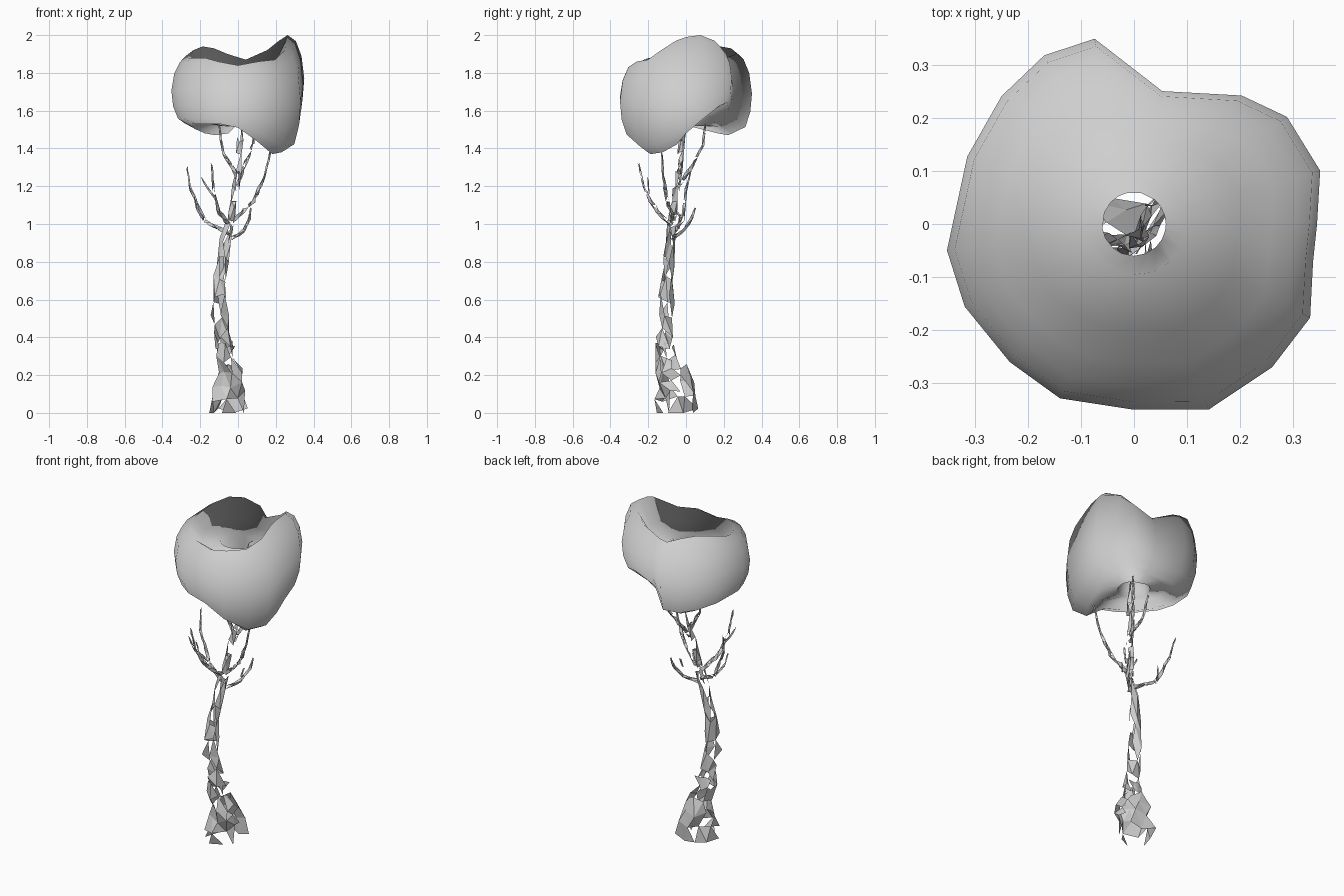
import bpy, bmesh, math, random
from mathutils import Vector

if "Cube" in bpy.data.objects:
    bpy.data.objects.remove(bpy.data.objects["Cube"])

random.seed(7)
grey = bpy.data.materials.new("pale grey")
grey.diffuse_color = (0.62, 0.62, 0.62, 1)
grey.use_nodes = True
grey.node_tree.nodes["Principled BSDF"].inputs["Base Color"].default_value = grey.diffuse_color


def add_object(name, bm, smooth):
    me = bpy.data.meshes.new(name)
    bm.to_mesh(me)
    bm.free()
    me.materials.append(grey)
    for p in me.polygons:
        p.use_smooth = smooth
    ob = bpy.data.objects.new(name, me)
    bpy.context.collection.objects.link(ob)
    return ob


# leaf crown: a lumpy ring; each station is angle, outer radius, bottom z, top z
stations = [
    (0, .345, 1.48, 1.99), (16, .365, 1.54, 2.0), (35, .352, 1.60, 1.97),
    (50, .316, 1.62, 1.92), (78, .256, 1.57, 1.87), (102, .357, 1.48, 1.90),
    (118, .36, 1.47, 1.93), (136, .347, 1.48, 1.94), (158, .339, 1.50, 1.92),
    (188, .356, 1.53, 1.88), (206, .355, 1.53, 1.88), (228, .35, 1.53, 1.88),
    (247, .357, 1.53, 1.86), (270, .35, 1.51, 1.84), (292, .377, 1.44, 1.86),
    (314, .375, 1.37, 1.87), (332, .376, 1.38, 1.92), (348, .345, 1.42, 1.97)]
# cross-section: share of the way out from the hole, share of the height,
# and how far the point is drawn to the level inner floor or ceiling
section = [(1, .5, 0), (.95, .76, 0), (.85, .93, 0), (.7, 1, 0), (.48, .93, .6),
           (.12, .8, 1), (0, .5, 0), (.1, .2, 1), (.38, .08, .5), (.64, 0, 0),
           (.88, .08, 0), (.97, .27, 0)]
bm = bmesh.new()
rings = []
for deg, R, z0, z1 in stations:
    a = math.radians(deg)
    ring = []
    for u, v, pull in section:
        r = .06 + (R - .06) * u
        z = z0 + (z1 - z0) * v
        z += ((1.79 if v > .5 else 1.52) - z) * pull
        ring.append(bm.verts.new((r * math.cos(a), r * math.sin(a), z)))
    rings.append(ring)
n, m = len(rings), len(section)
for i in range(n):
    for j in range(m):
        k, l = (i + 1) % n, (j + 1) % m
        bm.faces.new((rings[i][j], rings[k][j], rings[k][l], rings[i][l]))
bmesh.ops.recalc_face_normals(bm, faces=bm.faces[:])
crown = add_object("leaf_crown", bm, True)
# foliage normals that fan out from the middle of the crown
mid = Vector((0, 0, 1.55))
crown.data.normals_split_custom_set_from_vertices(
    [(v.co - mid).normalized() for v in crown.data.vertices])


# broken bark: a tapering tube of loose triangles with many left out
def bark(name, path, sides, step, keep, jitter):
    pts = []
    for p, q in zip(path, path[1:]):
        a, b = Vector(p[:3]), Vector(q[:3])
        c = max(1, round((b - a).length / step))
        pts += [(a.lerp(b, t / c), p[3] + (q[3] - p[3]) * t / c) for t in range(c)]
    pts.append((Vector(path[-1][:3]), path[-1][3]))
    bm = bmesh.new()
    rows = []
    for i, (c, r) in enumerate(pts):
        d = (pts[min(i + 1, len(pts) - 1)][0] - pts[max(i - 1, 0)][0]).normalized()
        u = d.cross(Vector((.3, 1, .1))).normalized()
        v = d.cross(u)
        row = []
        for s in range(sides):
            a = 2 * math.pi * (s + i * .35) / sides
            rr = r * random.uniform(1 - jitter, 1 + jitter)
            w = c + (u * math.cos(a) + v * math.sin(a)) * rr
            w += d * random.uniform(-.3, .3) * step
            w.z = max(w.z, 0)
            row.append(bm.verts.new(w))
        rows.append(row)
    for A, B in zip(rows, rows[1:]):
        for s in range(sides):
            t = (s + 1) % sides
            for tri in ((A[s], A[t], B[s]), (A[t], B[t], B[s])):
                if random.random() < keep:
                    bm.faces.new(tri)
    loose = [v for v in bm.verts if not v.link_faces]
    bmesh.ops.delete(bm, geom=loose, context='VERTS')
    add_object(name, bm, False)


# trunk: flared foot, curved stem, thin leader up into the crown
bark("trunk_foot", [(-.03, -.045, 0, .12), (-.035, -.05, .1, .095),
                    (-.055, -.08, .22, .07), (-.07, -.1, .36, .048)], 9, .08, .55, .4)
bark("trunk_stem", [(-.07, -.1, .33, .045), (-.1, -.11, .5, .042),
                    (-.095, -.1, .7, .036), (-.07, -.085, .9, .031),
                    (-.04, -.075, 1.0, .024)], 5, .11, .55, .3)
bark("trunk_leader", [(-.04, -.075, 1.0, .022), (-.01, -.05, 1.2, .02),
                      (.01, -.02, 1.45, .02), (0, 0, 1.6, .022)], 4, .08, .4, .25)

# branches
branches = [
    [(-.05, -.07, .95), (-.18, -.02, 1.02), (-.25, 0, 1.18), (-.27, .03, 1.3)],
    [(-.05, -.08, 1.0), (-.1, -.15, 1.06), (-.13, -.22, 1.18), (-.14, -.25, 1.32)],
    [(-.02, -.07, 1.02), (.08, -.1, 1.12), (.14, -.12, 1.25), (.18, -.13, 1.42)],
    [(-.04, -.08, .92), (.03, -.02, .96), (.06, .03, 1.03), (.07, .05, 1.09)],
    [(0, -.04, 1.25), (-.08, -.02, 1.38), (-.1, 0, 1.52)],
    [(0, -.04, 1.2), (.03, .03, 1.3), (.08, .09, 1.42), (.09, .1, 1.52)],
    [(-.18, -.02, 1.02), (-.22, -.06, 1.08), (-.23, -.07, 1.15)],
    [(-.12, -.2, 1.14), (-.17, -.2, 1.2), (-.19, -.2, 1.24)],
    [(.03, -.02, .96), (.05, -.04, 1.0), (.06, -.03, 1.05)]]
for i, b in enumerate(branches):
    top = .014 if i < 6 else .007
    path = [(*p, top - (top - .005) * k / (len(b) - 1)) for k, p in enumerate(b)]
    bark("branch_%d" % (i + 1), path, 3, .04, .65, .3)
